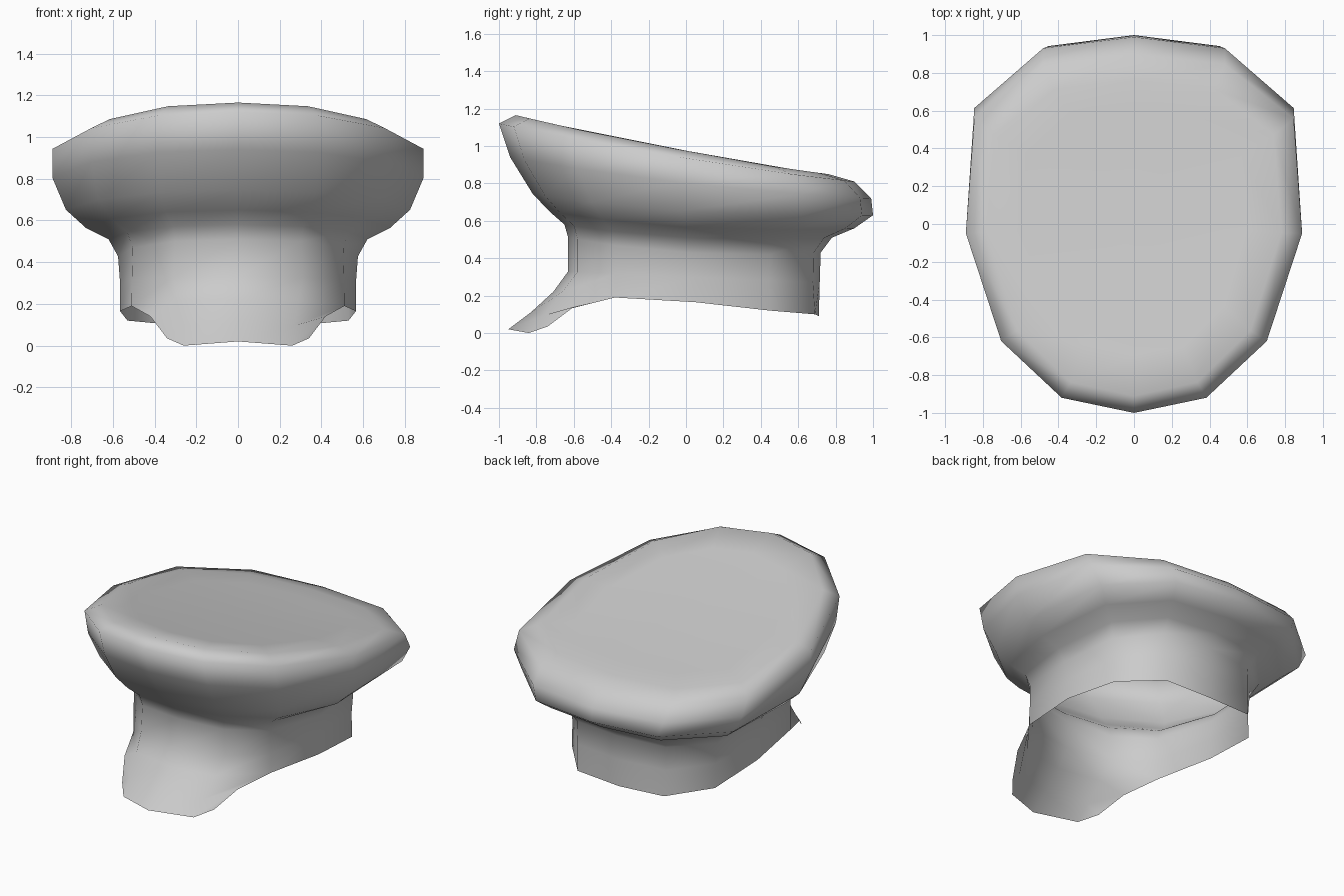
import bpy
import bmesh

default_cube = bpy.data.objects.get("Cube")
if default_cube:
    bpy.data.objects.remove(default_cube, do_unlink=True)

# One plain material for the whole cap
grey = bpy.data.materials.new("light_grey_cloth")
grey.use_nodes = True
colour = (0.6, 0.6, 0.6, 1.0)
grey.diffuse_color = colour
grey.node_tree.nodes["Principled BSDF"].inputs["Base Color"].default_value = colour

# Half outlines from the back round the left side to the front, in unit size
CROWN_OUTLINE = [(0, 1), (.54, .94), (.95, .62), (1, -.05), (.79, -.62), (.43, -.92), (0, -1)]
BAND_OUTLINE = [(0, 1), (.58, .95), (.94, .62), (1, .07), (.9, -.6), (.55, -.92), (0, -1)]

# Rings from the top down: front depth, back depth, half width, then front, side and back height
RINGS = [
    (.70, .60, .60, 1.115, .972, .87),
    (.91, .76, .78, 1.165, .975, .85),
    (1.0, .90, .89, 1.12, .935, .81),
    (.94, .99, .89, .94, .80, .72),
    (.82, 1.0, .825, .745, .65, .63),
    (.73, .90, .73, .65, .565, .56),
    (.65, .78, .62, .58, .51, .51),
    (.63, .72, .575, .51, .43, .43),
    (.63, .715, .565, .33, .30, .27),
]

# Lower edge of the band, then the rows of the visor from its side to its middle
BAND_EDGE = [(0, .71, .09), (.32, .69, .10), (.53, .45, .12), (.565, .05, .165),
             (.51, -.38, .19), (.29, -.66, .22), (0, -.71, .22)]
VISOR_ROWS = [
    [(.42, -.6, .14), (.27, -.76, .095), (0, -.83, .11)],
    [(.34, -.74, .035), (.26, -.84, 0), (0, -.95, .02)],
]


def half_ring(ring, blend):
    """Scale the blended outline to the ring and let its height follow a curve."""
    front, back, width, z_front, z_side, z_back = ring
    points = []
    for (cu, cv), (bu, bv) in zip(CROWN_OUTLINE, BAND_OUTLINE):
        u = cu + (bu - cu) * blend
        v = cv + (bv - cv) * blend
        slope = (z_back - z_front) / 2
        bend = (z_back + z_front) / 2 - z_side
        y = v * (back if v > 0 else front)
        points.append((u * width, y, z_side + slope * v + bend * v * v))
    return points


def mirror_x(points):
    return [(-x, y, z) for x, y, z in points]


def bridge(bm, upper, lower, closed):
    """Join two rows of vertices with quads."""
    count = len(upper)
    for i in range(count if closed else count - 1):
        j = (i + 1) % count
        bm.faces.new((upper[i], upper[j], lower[j], lower[i]))


bm = bmesh.new()

# Crown and band
halves = [half_ring(r, max(0, i - 3) / 5) for i, r in enumerate(RINGS)]
halves.append(BAND_EDGE)
rows = []
for half in halves:
    full = half + mirror_x(half[-2:0:-1])
    rows.append([bm.verts.new(p) for p in full])
for upper, lower in zip(rows, rows[1:]):
    bridge(bm, upper, lower, True)

# Sloping top
centre = bm.verts.new((0, 0, .975))
top = rows[0]
for i, vert in enumerate(top):
    bm.faces.new((centre, top[(i + 1) % len(top)], vert))

# Visor grows out of the front of the band edge
previous = rows[-1][4:9]
for half in VISOR_ROWS:
    row = [bm.verts.new(p) for p in half + mirror_x(half[-2::-1])]
    bridge(bm, previous, row, False)
    previous = row

# Make all faces point outwards
bmesh.ops.recalc_face_normals(bm, faces=bm.faces[:])
bm.normal_update()
if centre.link_faces[0].normal.z < 0:
    bmesh.ops.reverse_faces(bm, faces=bm.faces[:])
for face in bm.faces:
    face.smooth = True

mesh = bpy.data.meshes.new("peaked_cap")
bm.to_mesh(mesh)
bm.free()
mesh.materials.append(grey)
cap = bpy.data.objects.new("peaked_cap", mesh)
bpy.context.collection.objects.link(cap)
